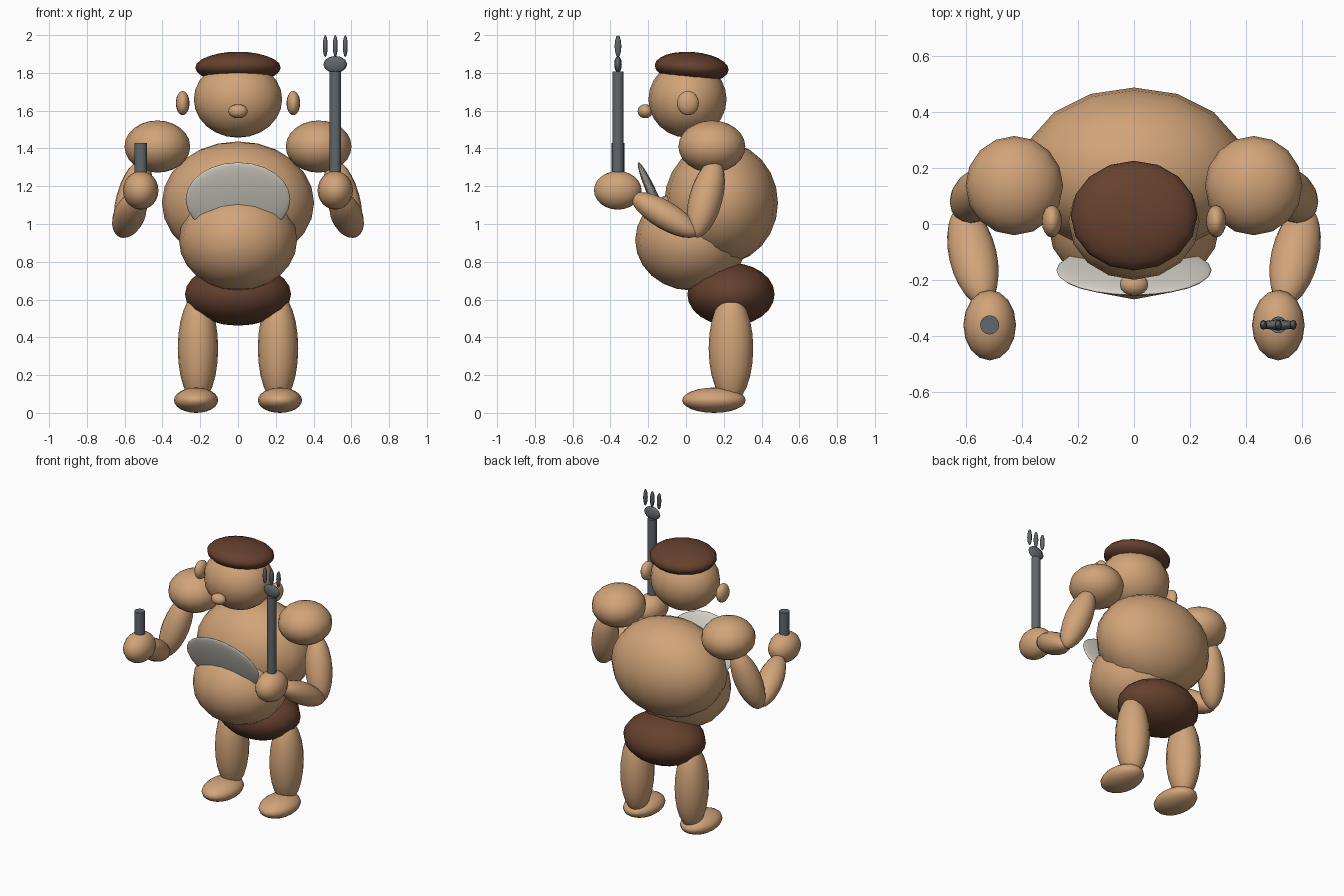
import bpy, math
from mathutils import Vector

if "Cube" in bpy.data.objects:
    bpy.data.objects.remove(bpy.data.objects["Cube"])


def material(name, rgb):
    m = bpy.data.materials.new(name)
    m.diffuse_color = (*rgb, 1)
    m.use_nodes = True
    m.node_tree.nodes["Principled BSDF"].inputs["Base Color"].default_value = m.diffuse_color
    return m


SKIN = material("tan skin", (0.64, 0.37, 0.19))
BROWN = material("dark brown", (0.13, 0.052, 0.027))
STEEL = material("steel grey", (0.12, 0.135, 0.15))
CREAM = material("cream white", (0.68, 0.65, 0.58))


def finish(name, mat, smooth=True):
    ob = bpy.context.object
    ob.name = name
    ob.data.materials.append(mat)
    if smooth:
        bpy.ops.object.shade_smooth()
    else:
        bpy.ops.object.shade_smooth_by_angle(angle=math.radians(40))
    return ob


def ellipsoid(name, loc, radii, mat, tilt=0, segments=16, rings=12):
    """Ellipsoid, tilted in degrees about x."""
    bpy.ops.mesh.primitive_uv_sphere_add(segments=segments, ring_count=rings, radius=1,
                                         location=loc, rotation=(math.radians(tilt), 0, 0))
    bpy.context.object.scale = radii
    return finish(name, mat)


def limb(name, a, b, rx, ry, mat):
    """Ellipsoid whose long axis runs from a to b."""
    a, b = Vector(a), Vector(b)
    ob = ellipsoid(name, (a + b) / 2, (rx, ry, (b - a).length / 2), mat)
    ob.rotation_euler = (b - a).to_track_quat('Z', 'Y').to_euler()
    return ob


def rod(name, x, y, z0, z1, r, mat):
    bpy.ops.mesh.primitive_cylinder_add(vertices=16, radius=r, depth=z1 - z0,
                                        location=(x, y, (z0 + z1) / 2))
    return finish(name, mat, smooth=False)


# Head, cap and nose
ellipsoid("head", (0, 0.008, 1.66), (0.234, 0.207, 0.203), SKIN)
ellipsoid("cap", (0, 0.03, 1.828), (0.226, 0.196, 0.083), BROWN, tilt=-4)
ellipsoid("nose", (0, -0.216, 1.597), (0.051, 0.04, 0.037), SKIN)

# Torso, belly, bib and briefs
ellipsoid("torso", (0, 0.186, 1.112), (0.403, 0.301, 0.325), SKIN)
ellipsoid("belly", (0, 0.028, 0.915), (0.313, 0.297, 0.267), SKIN)
ellipsoid("bib", (0, -0.165, 1.13), (0.277, 0.026, 0.215), CREAM, tilt=24, segments=24)
ellipsoid("briefs", (0, 0.238, 0.628), (0.281, 0.231, 0.166), BROWN)

# Paired parts
for s, side in ((-1, "left"), (1, "right")):
    ellipsoid(side + "_ear", (s * 0.293, 0.01, 1.64), (0.036, 0.058, 0.064), SKIN)
    ellipsoid(side + "_shoulder", (s * 0.427, 0.137, 1.41), (0.174, 0.177, 0.138), SKIN)
    limb(side + "_upper_arm", (s * 0.50, 0.16, 1.34), (s * 0.612, 0.05, 0.93), 0.088, 0.088, SKIN)
    limb(side + "_forearm", (s * 0.615, 0.06, 0.945), (s * 0.535, -0.285, 1.15), 0.085, 0.075, SKIN)
    ellipsoid(side + "_hand", (s * 0.515, -0.361, 1.178), (0.094, 0.126, 0.102), SKIN)
    ellipsoid(side + "_leg", (s * 0.212, 0.238, 0.342), (0.107, 0.118, 0.29), SKIN)
    ellipsoid(side + "_foot", (s * 0.222, 0.148, 0.067), (0.117, 0.168, 0.067), SKIN)

# Handle stub in one hand, fork in the other
rod("handle_stub", -0.515, -0.36, 1.15, 1.43, 0.034, STEEL)
rod("fork_handle", 0.515, -0.36, 1.15, 1.807, 0.03, STEEL)
ellipsoid("fork_head", (0.515, -0.36, 1.845), (0.063, 0.02, 0.045), STEEL, segments=8, rings=6)
for i in (-1, 0, 1):
    ellipsoid("fork_tine", (0.515 + i * 0.053, -0.36, 1.942), (0.013, 0.018, 0.058),
              STEEL, segments=8, rings=6)
